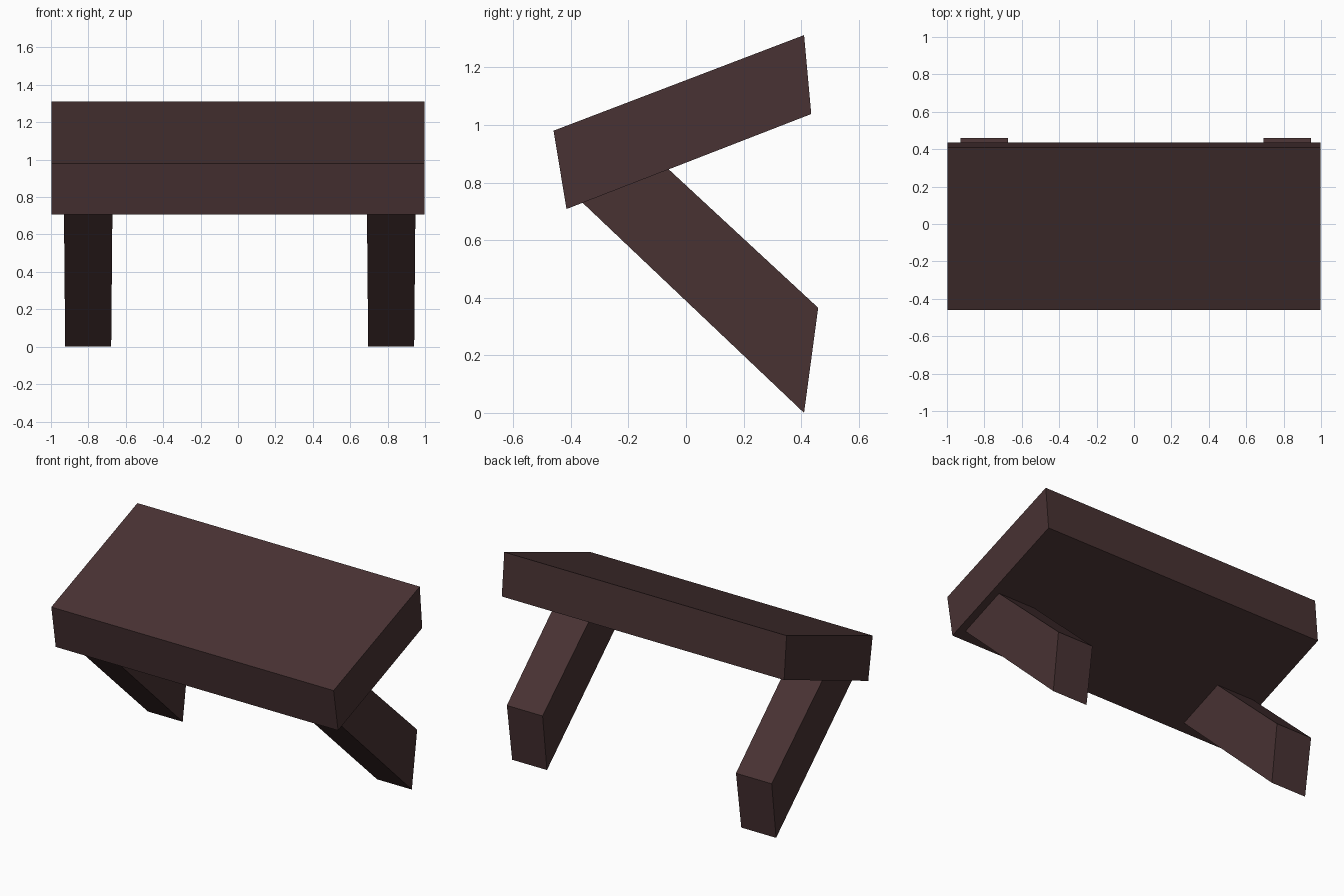
import bpy, bmesh

if "Cube" in bpy.data.objects:
    bpy.data.objects.remove(bpy.data.objects["Cube"])

wood = bpy.data.materials.new("dark brown wood")
wood.diffuse_color = (0.065, 0.032, 0.033, 1)
wood.use_nodes = True
wood.node_tree.nodes["Principled BSDF"].inputs["Base Color"].default_value = wood.diffuse_color


def prism(name, profile, cx, half_width):
    """Extrude a (y, z) profile along x; half_width(z) gives the taper."""
    bm = bmesh.new()
    ends = [[bm.verts.new((cx + s * half_width(z), y, z)) for y, z in profile]
            for s in (-1, 1)]
    n = len(profile)
    bm.faces.new(ends[0])
    bm.faces.new(ends[1][::-1])
    for i in range(n):
        j = (i + 1) % n
        bm.faces.new((ends[0][i], ends[1][i], ends[1][j], ends[0][j]))
    bmesh.ops.recalc_face_normals(bm, faces=bm.faces)
    mesh = bpy.data.meshes.new(name)
    bm.to_mesh(mesh)
    bm.free()
    mesh.materials.append(wood)
    obj = bpy.data.objects.new(name, mesh)
    bpy.context.collection.objects.link(obj)
    return obj


# Tilted slab
prism("slab", [(-0.46, 0.98), (-0.415, 0.708), (0.435, 1.038), (0.41, 1.312)],
      0, lambda z: 0.998)

# Slanted legs, slightly wider toward the slab, tops sunk just into it
leg_profile = [(0.41, 0.0), (0.459, 0.365), (-0.07, 0.855), (-0.37, 0.74)]
for name, cx in (("left_leg", -0.801), ("right_leg", 0.819)):
    prism(name, leg_profile, cx, lambda z: 0.123 + 0.009 * z)
